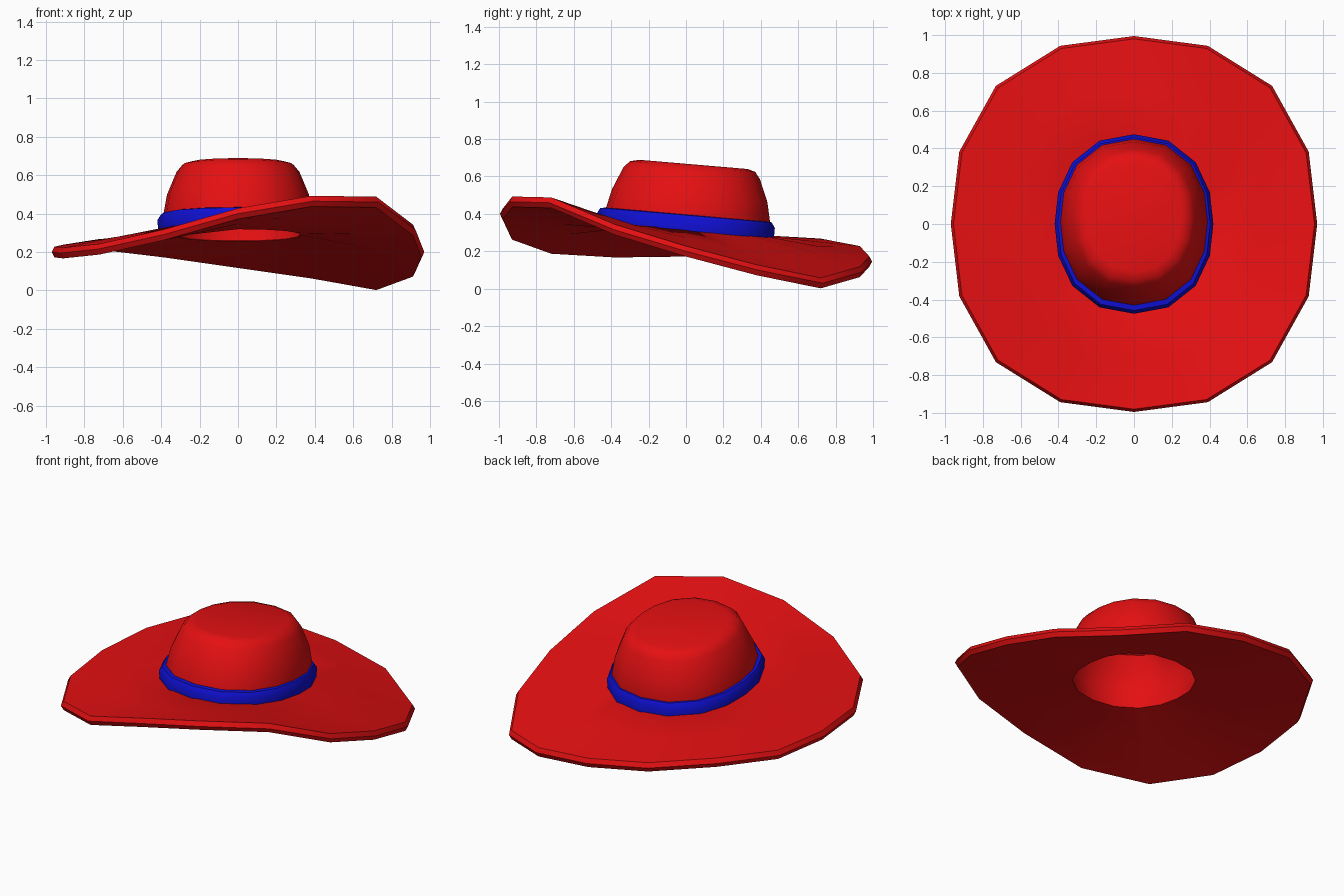
import bpy, bmesh, math
from mathutils import Vector

SIDES = 16
TILT = -0.085  # the crown leans down toward the back

cube = bpy.data.objects.get("Cube")
if cube:
    bpy.data.objects.remove(cube, do_unlink=True)


def material(name, rgb):
    mat = bpy.data.materials.new(name)
    mat.use_nodes = True
    mat.diffuse_color = (*rgb, 1)
    bsdf = next(n for n in mat.node_tree.nodes if n.type == "BSDF_PRINCIPLED")
    bsdf.inputs["Base Color"].default_value = (*rgb, 1)
    return mat


red = material("red felt", (0.78, 0.005, 0.006))
blue = material("blue ribbon", (0.005, 0.005, 0.66))


def oval(rx, ry, yc, z, power=2.25):
    """Squarish oval ring lying on the tilted plane."""
    ring = []
    for i in range(SIDES):
        a = math.tau * i / SIDES
        c, s = math.cos(a), math.sin(a)
        r = (abs(c / rx) ** power + abs(s / ry) ** power) ** (-1 / power)
        y = yc + r * s
        ring.append(Vector((r * c, y, z + TILT * y)))
    return ring


def blend(a, b, t):
    return [p.lerp(q, t) for p, q in zip(a, b)]


def loft(name, rings, mat, closed):
    """Skin rings in order; join last to first, or cap both ends."""
    bm = bmesh.new()
    loops = [[bm.verts.new(p) for p in ring] for ring in rings]
    pairs = list(zip(loops, loops[1:]))
    if closed:
        pairs.append((loops[-1], loops[0]))
    else:
        bm.faces.new(loops[0])
        bm.faces.new(loops[-1])
    for a, b in pairs:
        for i in range(SIDES):
            j = (i + 1) % SIDES
            bm.faces.new((a[i], a[j], b[j], b[i]))
    bmesh.ops.recalc_face_normals(bm, faces=bm.faces)
    mesh = bpy.data.meshes.new(name)
    bm.to_mesh(mesh)
    bm.free()
    mesh.materials.append(mat)
    obj = bpy.data.objects.new(name, mesh)
    bpy.context.collection.objects.link(obj)
    bpy.ops.object.select_all(action="DESELECT")
    obj.select_set(True)
    bpy.context.view_layer.objects.active = obj
    bpy.ops.object.shade_smooth_by_angle(angle=math.radians(38))
    return obj


# Crown: outer wall from the top down, then the lining back up
crown_outer = [(0.25, 0.29, 0.04, 0.668), (0.29, 0.335, 0.035, 0.656),
               (0.32, 0.365, 0.03, 0.62), (0.37, 0.415, 0.02, 0.5),
               (0.39, 0.44, 0.01, 0.39), (0.39, 0.44, 0, 0.305)]
crown_lining = [(0.325, 0.365, 0, 0.29), (0.345, 0.39, 0.01, 0.4),
                (0.335, 0.38, 0.02, 0.5), (0.29, 0.335, 0.03, 0.61),
                (0.24, 0.28, 0.04, 0.64)]
loft("crown", [oval(*p) for p in crown_outer + crown_lining], red, False)

# Ribbon around the crown base
band = [(0.385, 0.435, 0, 0.31), (0.415, 0.47, 0, 0.308), (0.42, 0.475, 0, 0.365),
        (0.403, 0.458, 0, 0.393), (0.385, 0.435, 0.005, 0.397)]
loft("hat_band", [oval(*p) for p in band], blue, True)

# Brim: rim heights counterclockwise from the left side
heights = (0.2, 0.1, 0.03, 0.09, 0.145, 0.2, 0.24, 0.21,
           0.2, 0.195, 0.215, 0.29, 0.4, 0.465, 0.46, 0.315)
rim = oval(0.97, 0.995, 0, 0, 2.35)
for p, h in zip(rim, heights):
    p.z = h
rim_top = [Vector((p.x * 0.985, p.y * 0.985, p.z + 0.028)) for p in rim]
rim_low = [Vector((p.x * 0.985, p.y * 0.985, p.z - 0.028)) for p in rim]
inner_top = oval(0.385, 0.435, 0, 0.318)
inner_low = oval(0.325, 0.365, 0, 0.288)
loft("brim", [inner_top, blend(inner_top, rim_top, 0.5), rim_top, rim, rim_low,
              blend(inner_low, rim_low, 0.5), inner_low], red, True)
